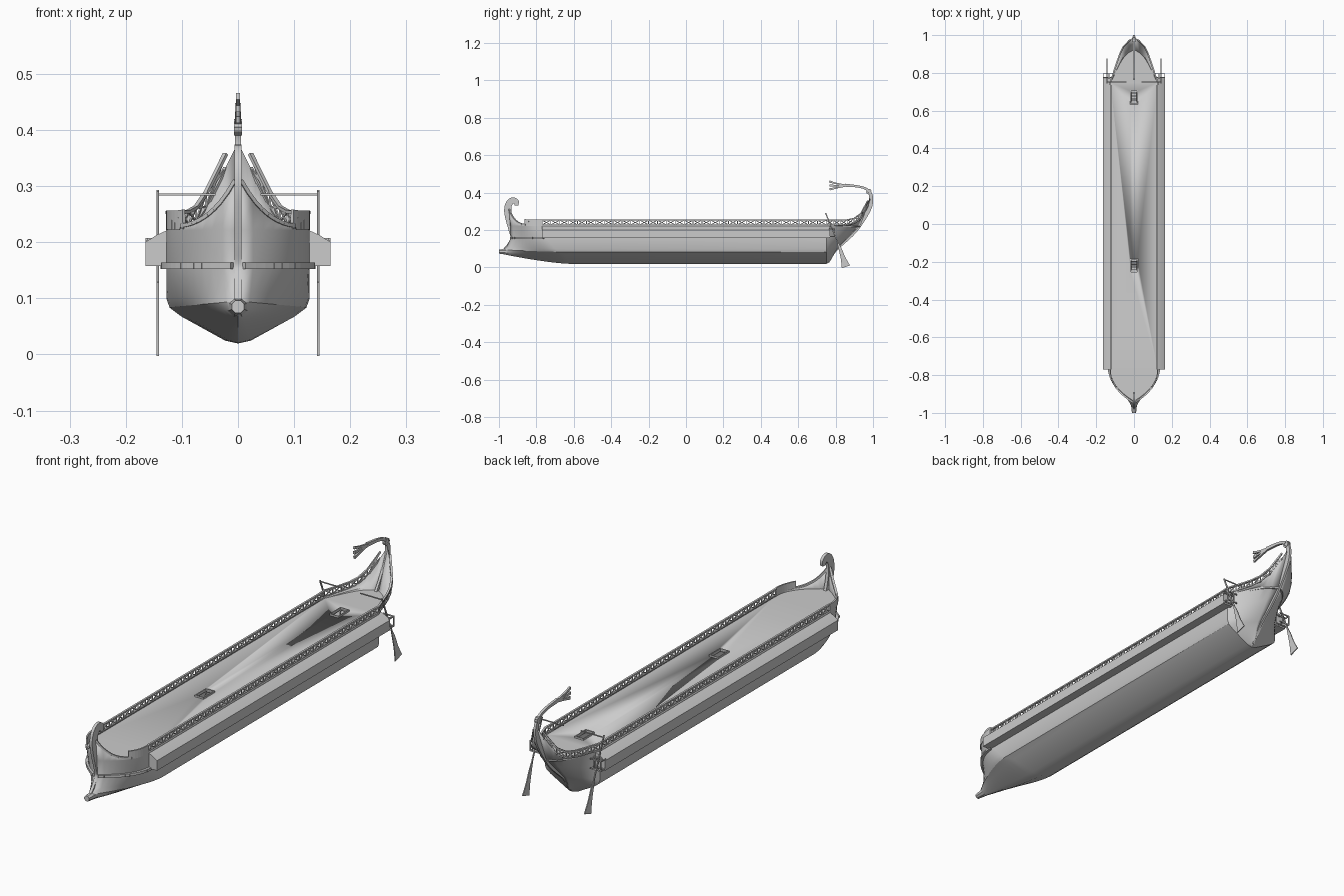
import bpy, bmesh, math
from mathutils import Vector, Matrix

if "Cube" in bpy.data.objects:
    bpy.data.objects.remove(bpy.data.objects["Cube"])

# hull rows, keel to sheer: x, z, bow start y, bow end y, bow end z, bow power, bow z power,
#                           stern end y, stern end z, stern straightness, stern z power
ROWS = [
    (0.000, .022, -.62, -.985, .075, 1.3, 1.4, .765, .030, .95, 1.0),
    (0.022, .027, -.62, -.985, .078, 1.3, 1.4, .775, .045, .95, 1.0),
    (0.100, .070, -.65, -.980, .084, 1.4, 1.0, .800, .090, .95, 1.0),
    (0.120, .085, -.68, -.975, .094, 1.5, 1.0, .815, .110, .95, 1.0),
    (0.125, .100, -.70, -.955, .112, 1.7, 1.0, .835, .130, .92, 1.0),
    (0.125, .158, -.75, -.935, .158, 2.2, 1.0, .885, .180, .82, 1.0),
    (0.125, .222, -.77, -.938, .222, 2.2, 1.0, .930, .228, .68, 1.0),
    (0.125, .228, -.77, -.945, .310, 2.2, 6.0, .985, .370, .62, 6.0),
]
N = 12


def bow_pt(i, s):
    x, z, y0, y1, z1, p, zp = ROWS[i][:7]
    return Vector((x * (1 - s ** p) + (.004 * s if i else 0), y0 + (y1 - y0) * s, z + (z1 - z) * s ** zp))


def stern_pt(i, s):
    x, z, (y1, z1, a, zp) = ROWS[i][0], ROWS[i][1], ROWS[i][7:]
    return Vector((x * (1 - a * s - (.97 - a) * s ** 8), .75 + (y1 - .75) * s, z + (z1 - z) * s ** zp))


def row(i):
    return [bow_pt(i, 1 - k / N) for k in range(N + 1)] + [stern_pt(i, k / N) for k in range(N + 1)]


def flip(v):
    return Vector((-v.x, v.y, v.z))


def finish(name, bm, angle=30, mirror=False):
    bmesh.ops.recalc_face_normals(bm, faces=bm.faces)
    me = bpy.data.meshes.new(name)
    bm.to_mesh(me)
    bm.free()
    for p in me.polygons:
        p.use_smooth = True
    me.set_sharp_from_angle(angle=math.radians(angle))
    ob = bpy.data.objects.new(name, me)
    bpy.context.collection.objects.link(ob)
    if mirror:
        ob.modifiers.new("mirror", 'MIRROR')
    return ob


def loft(bm, lines):
    g = [[bm.verts.new(p) for p in l] for l in lines]
    for a, b in zip(g, g[1:]):
        for k in range(len(a) - 1):
            bm.faces.new((a[k], a[k + 1], b[k + 1], b[k]))


def bar(bm, p, q, w, h):
    p, q = Vector(p), Vector(q)
    d = q - p
    m = Matrix.Translation((p + q) / 2) @ d.to_track_quat('Y', 'Z').to_matrix().to_4x4()
    bmesh.ops.create_cube(bm, size=1, matrix=m @ Matrix.Diagonal((w, d.length, h, 1)))


def spline(pts, n=5):
    pts = [Vector(p) for p in pts]
    e = [2 * pts[0] - pts[1]] + pts + [2 * pts[-1] - pts[-2]]
    out = []
    for a, b, c, d in zip(e, e[1:], e[2:], e[3:]):
        for k in range(n):
            t = k / n
            out.append(.5 * (2 * b + (c - a) * t + (2 * a - 5 * b + 4 * c - d) * t ** 2 + (3 * b - a - 3 * c + d) * t ** 3))
    return out + [pts[-1]]


def ribbon(bm, pts, thick, x=0):
    """Flat plate along (y, z, width) points in the side plane."""
    c = spline(pts)
    rings = []
    for k, p in enumerate(c):
        t = (c[min(k + 1, len(c) - 1)] - c[max(k - 1, 0)]).xy.normalized()
        o = Vector((-t.y, t.x)) * p.z / 2
        a, b = p.xy + o, p.xy - o
        rings.append([bm.verts.new((x + sx * thick / 2, v.x, v.y)) for sx, v in ((-1, a), (1, a), (1, b), (-1, b))])
    for r, s in zip(rings, rings[1:]):
        for k in range(4):
            bm.faces.new((r[k], r[(k + 1) % 4], s[(k + 1) % 4], s[k]))
    bm.faces.new(rings[0])
    bm.faces.new(rings[-1][::-1])


# hull shell
bm = bmesh.new()
rows = [row(i) for i in range(len(ROWS))]
loft(bm, [[flip(p) for p in r] for r in rows[:0:-1]] + rows)
hull = finish("hull", bm, 25)
mod = hull.modifiers.new("skin", 'SOLIDIFY')
mod.thickness, mod.offset = .005, 0

# deck with two hatch openings
bm = bmesh.new()
edge = [Vector((p.x, p.y, .222)) for p in rows[6]]
loft(bm, [[flip(p) for p in edge], edge])
res = bmesh.ops.extrude_face_region(bm, geom=bm.faces[:])
bmesh.ops.translate(bm, vec=(0, 0, -.006), verts=[v for v in res['geom'] if isinstance(v, bmesh.types.BMVert)])
deck = finish("deck", bm)
HATCHES = (.67, -.22)
bm = bmesh.new()
for y in HATCHES:
    bmesh.ops.create_cube(bm, size=1, matrix=Matrix.Translation((0, y, .22)) @ Matrix.Diagonal((.036, .066, .05, 1)))
cutter = finish("hatch_cutter", bm)
cutter.hide_render = True
cutter.hide_set(True)
mod = deck.modifiers.new("hatches", 'BOOLEAN')
mod.operation, mod.object, mod.solver = 'DIFFERENCE', cutter, 'EXACT'

# hatch coamings and ladders
bm = bmesh.new()
for y in HATCHES:
    for s in (-1, 1):
        bar(bm, (s * .019, y - .037, .224), (s * .019, y + .037, .224), .004, .01)
        bar(bm, (-.021, y + s * .035, .224), (.021, y + s * .035, .224), .004, .01)
        bar(bm, (s * .014, y + .03, .222), (s * .014, y - .025, .06), .003, .005)
    for k in range(1, 7):
        t = k / 7
        bar(bm, (-.014, y + .03 - .055 * t, .222 - .162 * t), (.014, y + .03 - .055 * t, .222 - .162 * t), .006, .003)
finish("hatch_frames_and_ladders", bm)

# outrigger boxes along the sides
bm = bmesh.new()
prof = [(.12, .158), (.165, .158), (.165, .2), (.145, .213), (.125, .222), (.12, .222)]
f = bm.faces.new([bm.verts.new((x, -.77, z)) for x, z in prof])
res = bmesh.ops.extrude_face_region(bm, geom=[f])
bmesh.ops.translate(bm, vec=(0, 1.54, 0), verts=[v for v in res['geom'] if isinstance(v, bmesh.types.BMVert)])
finish("outrigger", bm, 10, True)

# lattice railing, straight along the side and sweeping up the stern
bm = bmesh.new()
path = [Vector((.123, -.77 + 1.52 * k / 32, .228)) for k in range(32)] + [stern_pt(7, .95 * k / 6) for k in range(7)]
up = Vector((0, 0, .025))
for a, b in zip(path, path[1:]):
    bar(bm, a, b, .007, .005)
    bar(bm, a + up, b + up, .008, .006)
    bar(bm, a, b + up, .003, .004)
    bar(bm, a + up, b, .003, .004)
    bar(bm, a, a + up, .004, .004)
finish("railing", bm, 30, True)

# bow screens, sheer cap and bow wale
bm = bmesh.new()
line = [bow_pt(7, k / 8 * .53) for k in range(9)]
for a, b in zip(line, line[1:]):
    bar(bm, a + up * .45, b + up * .45, .006, .034)
finish("bow_screen", bm, 30, True)
bm = bmesh.new()
cap = [bow_pt(7, .5 + .5 * k / 10) for k in range(11)]
for a, b in zip(cap, cap[1:]):
    bar(bm, a, b, .009, .007)
wale = [Vector((.128, -.76, .158))] + [bow_pt(5, k / 14) + Vector((.004, 0, 0)) for k in range(1, 15)]
for a, b in zip(wale, wale[1:]):
    bar(bm, a, b, .018, .011)
finish("bow_wale", bm, 30, True)

# eight-sided ram
bm = bmesh.new()
bmesh.ops.create_cone(bm, cap_ends=True, segments=8, radius1=.024, radius2=.012, depth=.1,
                      matrix=Matrix.Translation((0, -.95, .085)) @ Matrix.Rotation(math.pi / 2, 4, 'X')
                      @ Matrix.Rotation(math.pi / 8, 4, 'Z'))
finish("ram", bm)

# curled stem post
bm = bmesh.new()
ribbon(bm, [(-.972, .092, .018), (-.945, .118, .025), (-.922, .155, .032), (-.93, .2, .036), (-.944, .25, .036),
            (-.953, .3, .038), (-.948, .337, .036), (-.93, .357, .034), (-.909, .352, .03), (-.906, .332, .02)], .012)
finish("stem_post", bm)

# stern post with its forward-curving plume
bm = bmesh.new()
ribbon(bm, [(.757, .034, .02), (.8, .098, .022), (.9, .193, .024), (.968, .295, .026), (.988, .35, .024),
            (.987, .39, .018), (.965, .419, .013), (.92, .433, .012), (.85, .44, .016)], .01)
for tip in ((.8, .45, .766, .46), (.8, .438, .766, .438), (.81, .427, .768, .418)):
    ribbon(bm, [(.86, .438, .009), (tip[0], tip[1], .008), (tip[2], tip[3], .012)], .008)
finish("stern_plume", bm)
bm = bmesh.new()
ring = [Vector((0, .978 + .012 * math.cos(a * math.pi / 6), .405 + .012 * math.sin(a * math.pi / 6))) for a in range(13)]
for a, b in zip(ring, ring[1:]):
    bar(bm, a, b, .014, .006)
finish("stern_ring", bm)

# steering oars with tillers and mounting brackets
bm = bmesh.new()
bar(bm, (.143, .746, .292), (.143, .825, .1), .004, .006)
ribbon(bm, [(.812, .13, .007), (.824, .1, .016), (.84, .05, .026), (.855, .004, .046)], .004, .143)
bar(bm, (.143, .752, .285), (.04, .752, .285), .004, .004)
for z in (.165, .205):
    bar(bm, (.115, .775, z), (.165, .775, z), .004, .005)
    bar(bm, (.115, .795, z), (.165, .795, z), .004, .005)
    for x in (.132, .163):
        bar(bm, (x, .765, z), (x, .797, z), .004, .005)
for x in (.132, .163):
    bar(bm, (x, .795, .165), (x, .795, .205), .004, .004)
finish("steering_oar", bm, 30, True)
